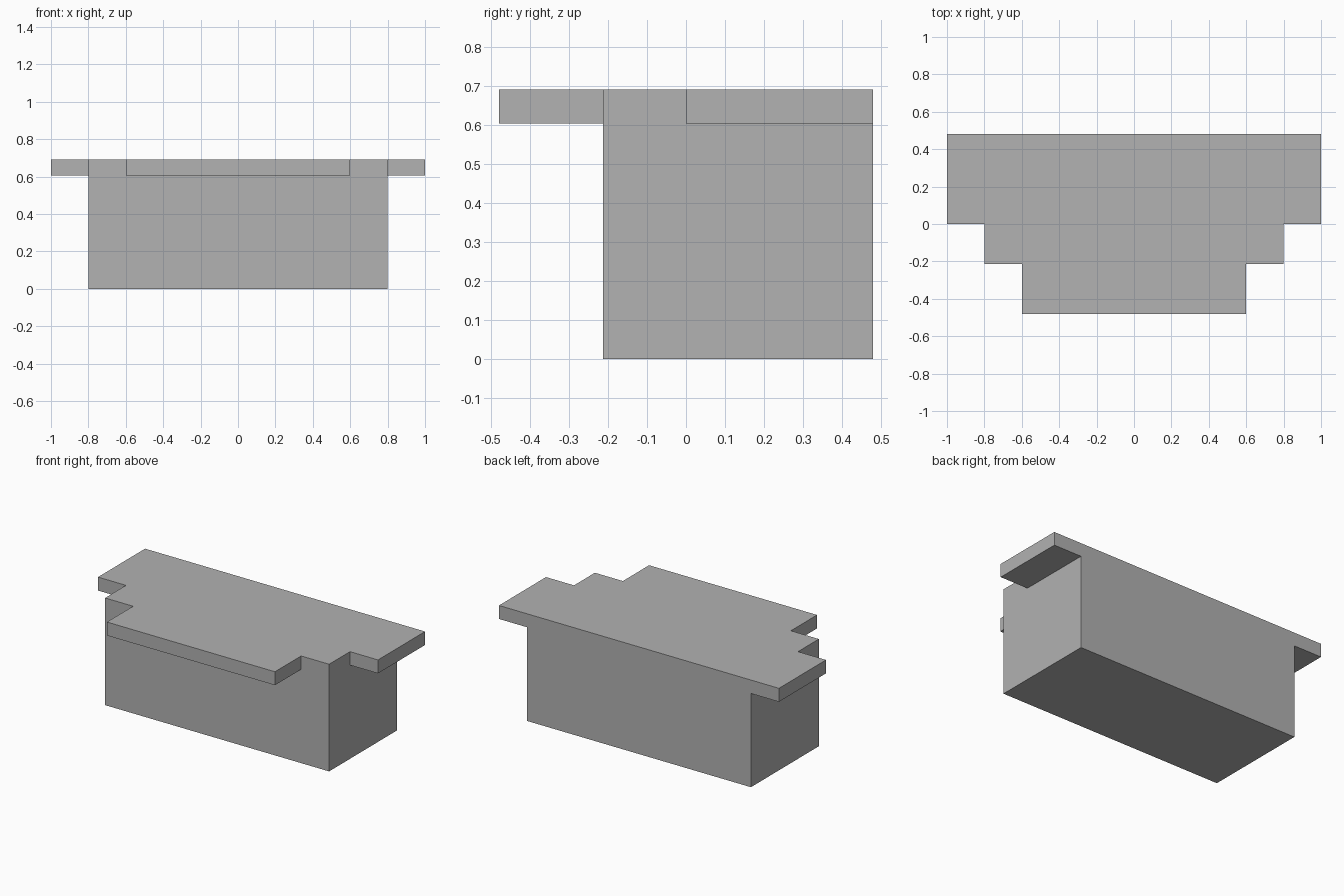
import bpy
import bmesh

cube = bpy.data.objects.get("Cube")
if cube:
    bpy.data.objects.remove(cube, do_unlink=True)

# Single plain grey
GREY = (0.445, 0.445, 0.445, 1.0)
grey = bpy.data.materials.new("plain_grey")
grey.use_nodes = True
grey.diffuse_color = GREY
grey.node_tree.nodes["Principled BSDF"].inputs["Base Color"].default_value = GREY

BACK, FRONT, STEP, BODY_FRONT = 0.48, -0.48, 0.0, -0.213
UNDERSIDE, TOP = 0.605, 0.692


def prism(name, half_outline, bottom, top):
    """Mirror a right-hand outline across x and extrude it upwards."""
    outline = half_outline + [(-x, y) for x, y in reversed(half_outline)]
    bm = bmesh.new()
    face = bm.faces.new([bm.verts.new((x, y, bottom)) for x, y in outline])
    result = bmesh.ops.extrude_face_region(bm, geom=[face], use_keep_orig=True)
    verts = [v for v in result["geom"] if isinstance(v, bmesh.types.BMVert)]
    bmesh.ops.translate(bm, verts=verts, vec=(0, 0, top - bottom))
    bmesh.ops.recalc_face_normals(bm, faces=bm.faces)
    mesh = bpy.data.meshes.new(name)
    bm.to_mesh(mesh)
    bm.free()
    mesh.materials.append(grey)
    obj = bpy.data.objects.new(name, mesh)
    bpy.context.collection.objects.link(obj)
    return obj


# Solid base block
prism("base_block", [(0.8, BODY_FRONT), (0.8, BACK)], 0.0, UNDERSIDE)

# Stepped top slab: front ledge, body width, then side wings
prism("top_slab", [(0.6, FRONT), (0.6, BODY_FRONT), (0.8, BODY_FRONT),
                   (0.8, STEP), (1.0, STEP), (1.0, BACK)], UNDERSIDE, TOP)
